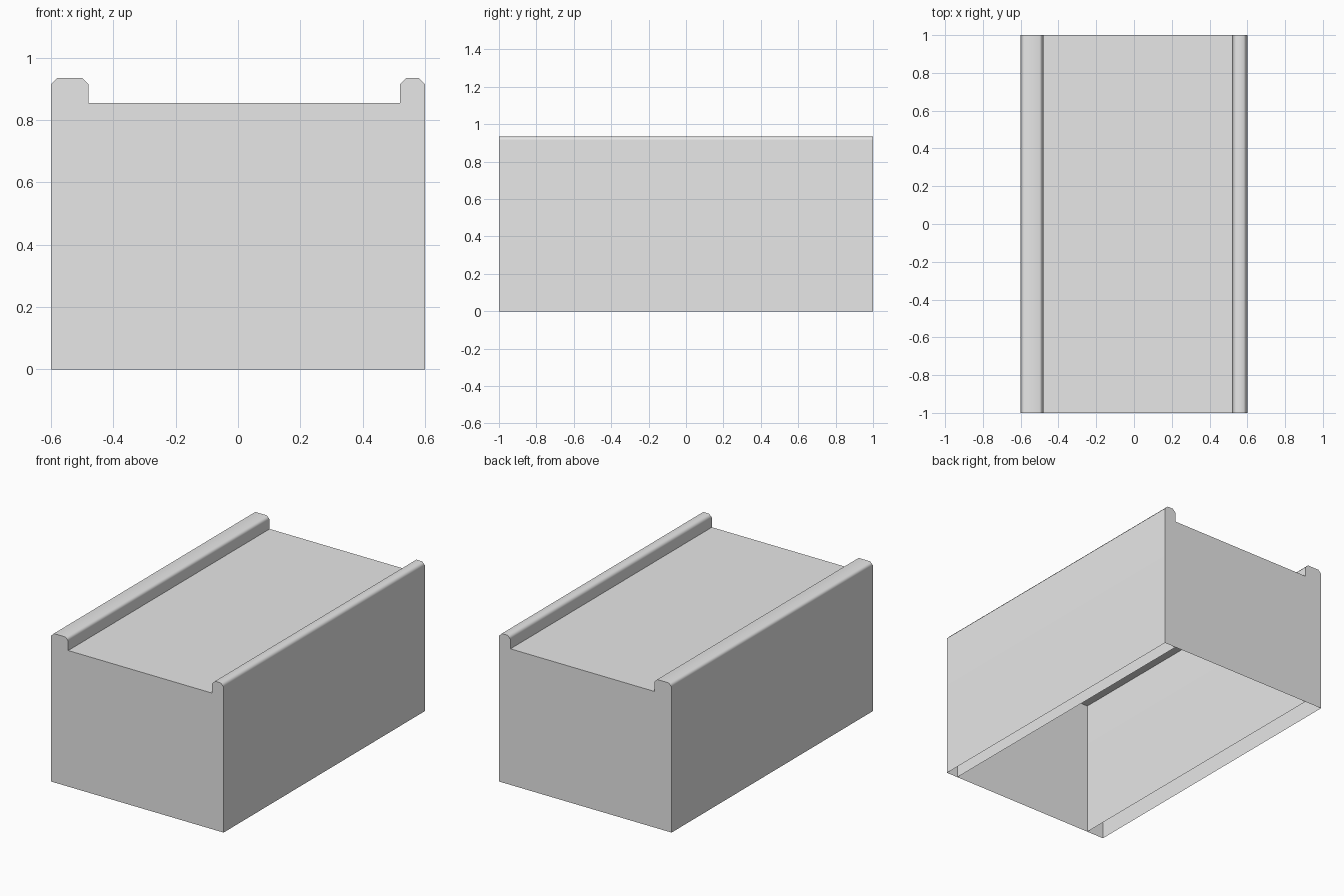
import bpy, bmesh, math
from mathutils import Vector

cube = bpy.data.objects.get("Cube")
if cube:
    bpy.data.objects.remove(cube, do_unlink=True)

LENGTH = 2.0
DECK_Z = 0.855
RAIL_Z = 0.935
CHAMFER = 0.02

# Single plain grey
grey = bpy.data.materials.new("light grey")
grey.use_nodes = True
grey.diffuse_color = (0.8, 0.8, 0.8, 1)
grey.node_tree.nodes["Principled BSDF"].inputs["Base Color"].default_value = (0.8, 0.8, 0.8, 1)


def shell(name, x0, x1, height, chamfer=0.0, open_sides=False):
    """Thin box shell, open underneath, with optional chamfered top long edges."""
    bm = bmesh.new()
    bmesh.ops.create_cube(bm, size=1)
    bmesh.ops.scale(bm, vec=(x1 - x0, LENGTH, height), verts=bm.verts)
    bmesh.ops.translate(bm, vec=((x0 + x1) / 2, 0, height / 2), verts=bm.verts)
    bm.normal_update()

    # Open underside, and open sides where the neighbours close them
    drop = [f for f in bm.faces
            if f.normal.z < -0.9 or (open_sides and abs(f.normal.x) > 0.9)]
    bmesh.ops.delete(bm, geom=drop, context='FACES')

    if chamfer:
        edges = [e for e in bm.edges
                 if all(v.co.z > height - 0.01 for v in e.verts)
                 and abs(e.verts[0].co.y - e.verts[1].co.y) > 1]
        bmesh.ops.bevel(bm, geom=edges, offset=chamfer, segments=1,
                        profile=0.5, affect='EDGES')

    mesh = bpy.data.meshes.new(name)
    bm.to_mesh(mesh)
    bm.free()
    mesh.materials.append(grey)
    obj = bpy.data.objects.new(name, mesh)
    bpy.context.collection.objects.link(obj)

    # Soft chamfers, crisp corners
    bpy.ops.object.select_all(action='DESELECT')
    obj.select_set(True)
    bpy.context.view_layer.objects.active = obj
    bpy.ops.object.shade_smooth_by_angle(angle=math.radians(50))
    weighted = obj.modifiers.new("weighted normals", 'WEIGHTED_NORMAL')
    weighted.keep_sharp = True
    return obj


# Wide wall on the right, narrow wall on the left, lower deck between them
shell("right_wide_wall", -0.6, -0.48, RAIL_Z, CHAMFER)
shell("left_narrow_wall", 0.52, 0.6, RAIL_Z, CHAMFER)
shell("centre_deck", -0.48, 0.52, DECK_Z, open_sides=True)
